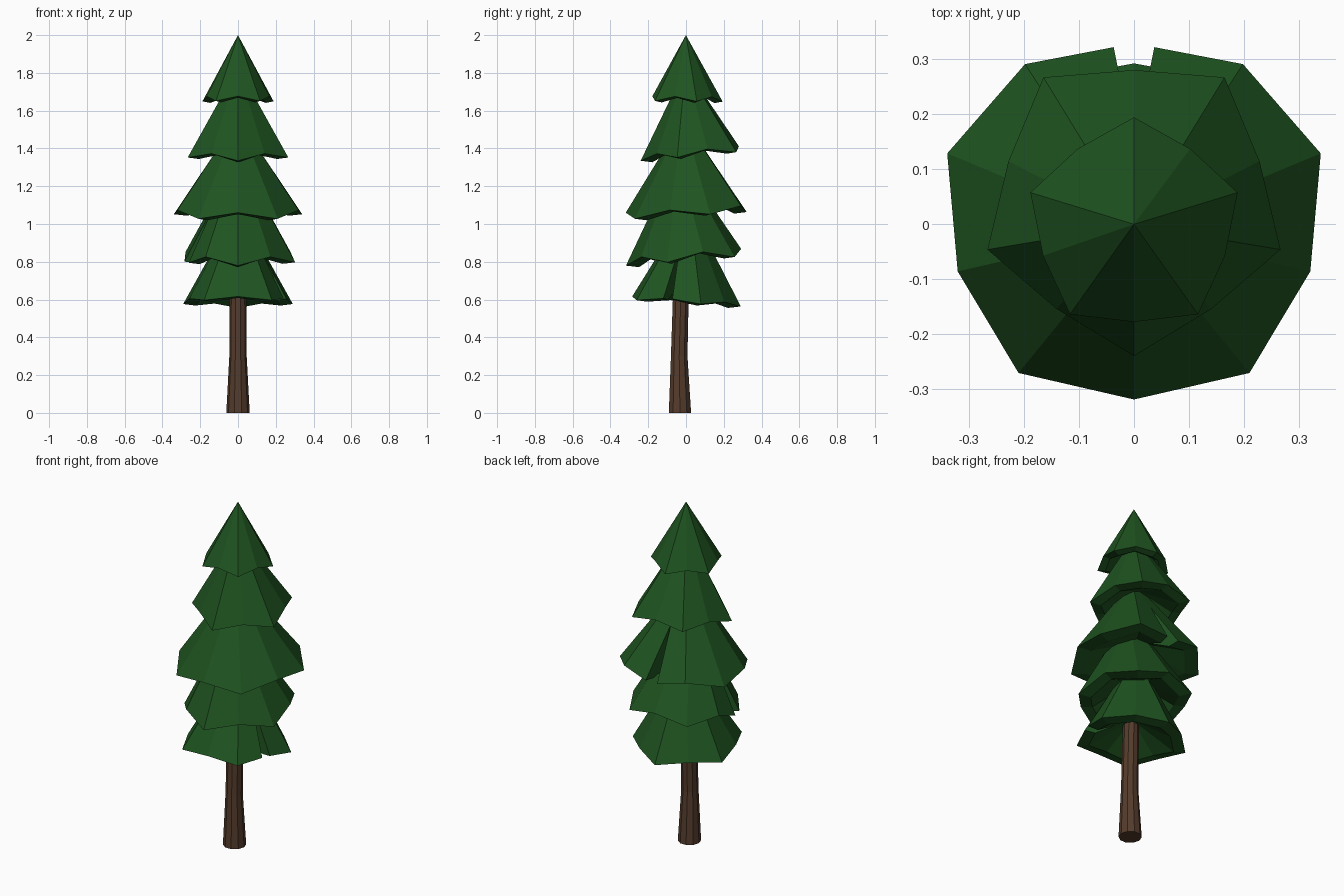
import bpy, bmesh, math

if "Cube" in bpy.data.objects:
    bpy.data.objects.remove(bpy.data.objects["Cube"])


def material(name, rgb):
    m = bpy.data.materials.new(name)
    m.diffuse_color = (*rgb, 1)
    m.use_nodes = True
    m.node_tree.nodes["Principled BSDF"].inputs["Base Color"].default_value = m.diffuse_color
    return m


GREEN = material("needle green", (0.0135, 0.088, 0.0145))
BROWN = material("bark brown", (0.09, 0.045, 0.025))


def finish(bm, name, mat):
    bmesh.ops.recalc_face_normals(bm, faces=bm.faces)
    me = bpy.data.meshes.new(name)
    bm.to_mesh(me)
    bm.free()
    me.materials.append(mat)
    ob = bpy.data.objects.new(name, me)
    bpy.context.collection.objects.link(ob)


def tier(name, apex_z, z, cy, tilt, radius, mid_radius, lift, first_deg, notch=None, shrink=1.0, slit=0.037):
    """Hollow five-cornered cone with raised edge middles, a thick lip and an optional slit."""
    bm = bmesh.new()
    apex = (0, cy - tilt * (apex_z - z), apex_z)
    inner_apex = (0, cy, z + 0.25 * (apex_z - z))

    def pair(rim_x, rim_y, rim_z):
        # outer and inner (halfway, rim) points of one column
        inner = (rim_x * 0.78, rim_y * 0.78 + cy * 0.22, rim_z - 0.008)
        lerp = lambda a, b, t: [p + (q - p) * t for p, q in zip(a, b)]
        return [lerp(apex, (rim_x, rim_y, rim_z), 0.45), (rim_x, rim_y, rim_z),
                inner, lerp(inner_apex, inner, 0.45)]

    top, low = bm.verts.new(apex), bm.verts.new(inner_apex)
    left, right = [], []
    for k in range(10):
        a = math.radians(first_deg + 36 * k)
        r = mid_radius if k % 2 else radius
        if k == notch:
            r *= shrink
        x, y = r * math.cos(a), r * math.sin(a)
        up = z + (lift if k % 2 else 0)
        base = [bm.verts.new(p) for p in pair(x, y + cy, up + tilt * y)]
        if k != notch:
            left.append(base)
            right.append(base)
            continue
        # split the rim to open the slit
        sides = []
        for s in (-1, 1):
            dx, dy = -math.sin(a) * slit * s, math.cos(a) * slit * s
            p = pair(x + dx, y + dy + cy, up + tilt * (y + dy))
            col = [base[0], bm.verts.new(p[1]), bm.verts.new(p[2]), base[3]]
            bm.faces.new(col)
            sides.append(col)
        for v in base[1:3]:
            bm.verts.remove(v)
        left.append(sides[0])
        right.append(sides[1])
    for k in range(10):
        p, q = right[k], left[(k + 1) % 10]
        bm.faces.new((top, p[0], q[0]))
        for i in range(3):
            bm.faces.new((p[i], p[i + 1], q[i + 1], q[i]))
        bm.faces.new((low, q[3], p[3]))
    finish(bm, name, GREEN)


# Foliage tiers, top to bottom, alternating orientation
tier("foliage_top", 2.0, 1.65, -0.004, -0.01, 0.198, 0.174, 0.025, 90)
tier("foliage_upper", 1.83, 1.36, 0.04, 0.09, 0.28, 0.24, 0.03, -90)
tier("foliage_middle", 1.56, 1.045, 0.018, 0.06, 0.357, 0.337, 0.035, 90, 0, 0.85)
tier("foliage_lower", 1.36, 0.805, 0.0, 0.08, 0.318, 0.292, 0.04, -90, 8, 0.9)
tier("foliage_bottom", 1.10, 0.582, -0.015, -0.06, 0.305, 0.27, 0.018, 90, 7, 0.97, 0.025)

# Slightly bent, tapered ten-sided trunk
bm = bmesh.new()
rings = []
for z, cy, r in ((0, -0.032, 0.062), (0.3, -0.036, 0.046), (0.6, -0.028, 0.044), (0.68, -0.026, 0.043)):
    rings.append([bm.verts.new((r * math.cos(k * math.tau / 10), cy + r * math.sin(k * math.tau / 10), z))
                  for k in range(10)])
for a, b in zip(rings, rings[1:]):
    for k in range(10):
        n = (k + 1) % 10
        bm.faces.new((a[k], a[n], b[n], b[k]))
bm.faces.new(rings[0])
bm.faces.new(rings[-1])
finish(bm, "trunk", BROWN)
